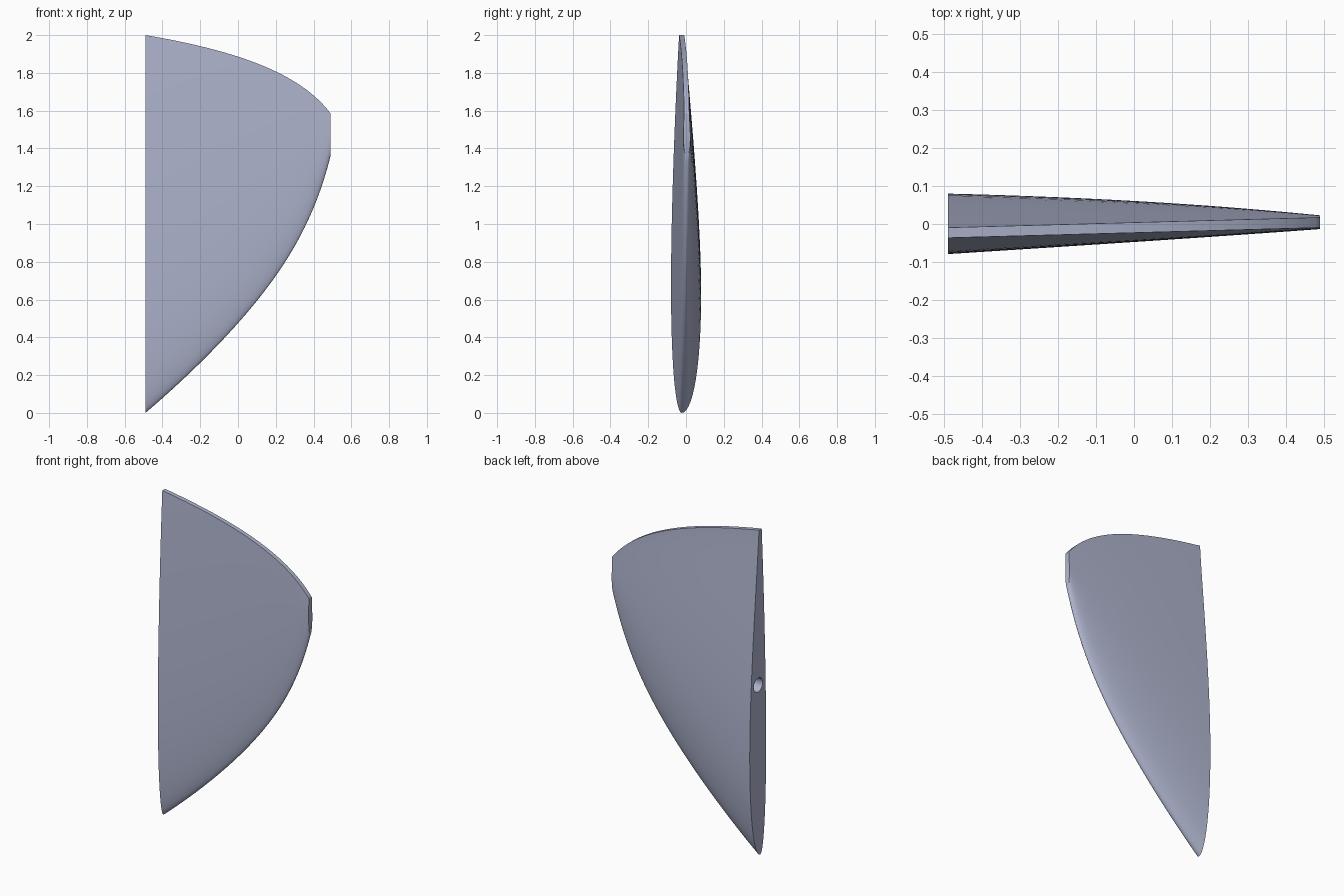
import bpy, bmesh, math

if "Cube" in bpy.data.objects:
    bpy.data.objects.remove(bpy.data.objects["Cube"])

ROOT, TIP = -0.49, 0.49
SECTIONS, STEPS = 48, 36
EDGE_HALF = 0.0135          # half thickness of the blunt trailing edge


def warp(x):
    return math.sqrt(0.6 - x)


def smooth_curve(points):
    """Smooth function of span through a few (x, value) points."""
    def value(x):
        s, total = warp(x), 0.0
        for i, (xi, vi) in enumerate(points):
            w = vi
            for j, (xj, _) in enumerate(points):
                if i != j:
                    w *= (s - warp(xj)) / (warp(xi) - warp(xj))
            total += w
        return total
    return value


# Span-wise outline and thickness
leading = smooth_curve([(ROOT, 0), (-0.2, 0.265), (0, 0.475), (0.25, 0.80), (TIP, 1.36)])
trailing = smooth_curve([(ROOT, 2), (0, 1.886), (0.25, 1.782), (TIP, 1.585)])
back_bulge = smooth_curve([(ROOT, 0.103), (0, 0.070), (0.3, 0.041), (TIP, 0.018)])
front_bulge = smooth_curve([(ROOT, 0.056), (0, 0.0375), (TIP, 0.016)])


def foil(t, power):
    """Aerofoil half thickness, 1 at its fullest, 0 at both ends."""
    f = 2 * (1.4845 * math.sqrt(t) - 0.63 * t - 1.758 * t**2
             + 1.4215 * t**3 - 0.518 * t**4)
    f = max(0.0, min(1.0, f))
    return f ** power if t > 0.3 else f


def side(t, bulge, power):
    return EDGE_HALF * t + max(0.0, bulge - EDGE_HALF * 0.3) * foil(t, power)


def section(x):
    """Closed loop: back trailing edge, round the nose, front trailing edge."""
    z0, z1 = leading(x), trailing(x)
    mid = -0.023 + 0.0275 * (x - ROOT)
    ts = [0.5 - 0.5 * math.cos(math.pi * i / STEPS) for i in range(STEPS + 1)]
    pts = [(x, mid + side(t, back_bulge(x), 1.2), z0 + (z1 - z0) * t) for t in reversed(ts)]
    pts += [(x, mid - side(t, front_bulge(x), 1.0), z0 + (z1 - z0) * t) for t in ts[1:]]
    return pts


# Fin blade lofted from root to tip
bm = bmesh.new()
loops = []
for i in range(SECTIONS + 1):
    s = warp(ROOT) + (warp(TIP) - warp(ROOT)) * i / SECTIONS
    loops.append([bm.verts.new(p) for p in section(0.6 - s * s)])
for a, b in zip(loops, loops[1:]):
    n = len(a)
    for j in range(n):
        k = (j + 1) % n
        bm.faces.new((a[j], a[k], b[k], b[j]))
bm.faces.new(loops[0])
bm.faces.new(loops[-1])
bmesh.ops.recalc_face_normals(bm, faces=bm.faces)
mesh = bpy.data.meshes.new("fin_blade")
bm.to_mesh(mesh)
bm.free()
fin = bpy.data.objects.new("fin_blade", mesh)
bpy.context.collection.objects.link(fin)

grey = bpy.data.materials.new("lavender_grey")
grey.diffuse_color = (0.42, 0.455, 0.61, 1)
grey.use_nodes = True
grey.node_tree.nodes["Principled BSDF"].inputs["Base Color"].default_value = grey.diffuse_color
mesh.materials.append(grey)

# Mounting hole bored into the root face
bpy.ops.mesh.primitive_cylinder_add(vertices=32, radius=0.043, depth=0.6,
                                    location=(ROOT, -0.002, 1.05),
                                    rotation=(0, math.pi / 2, 0))
cutter = bpy.context.object
cutter.name = "hole_cutter"
cutter.data.materials.append(grey)
cutter.hide_render = True

bpy.ops.object.select_all(action='DESELECT')
bpy.context.view_layer.objects.active = fin
fin.select_set(True)
cut = fin.modifiers.new("mounting_hole", 'BOOLEAN')
cut.operation = 'DIFFERENCE'
cut.solver = 'EXACT'
cut.object = cutter
bpy.ops.object.modifier_apply(modifier=cut.name)
bpy.data.objects.remove(cutter)

bpy.ops.object.shade_smooth_by_angle(angle=math.radians(50))
